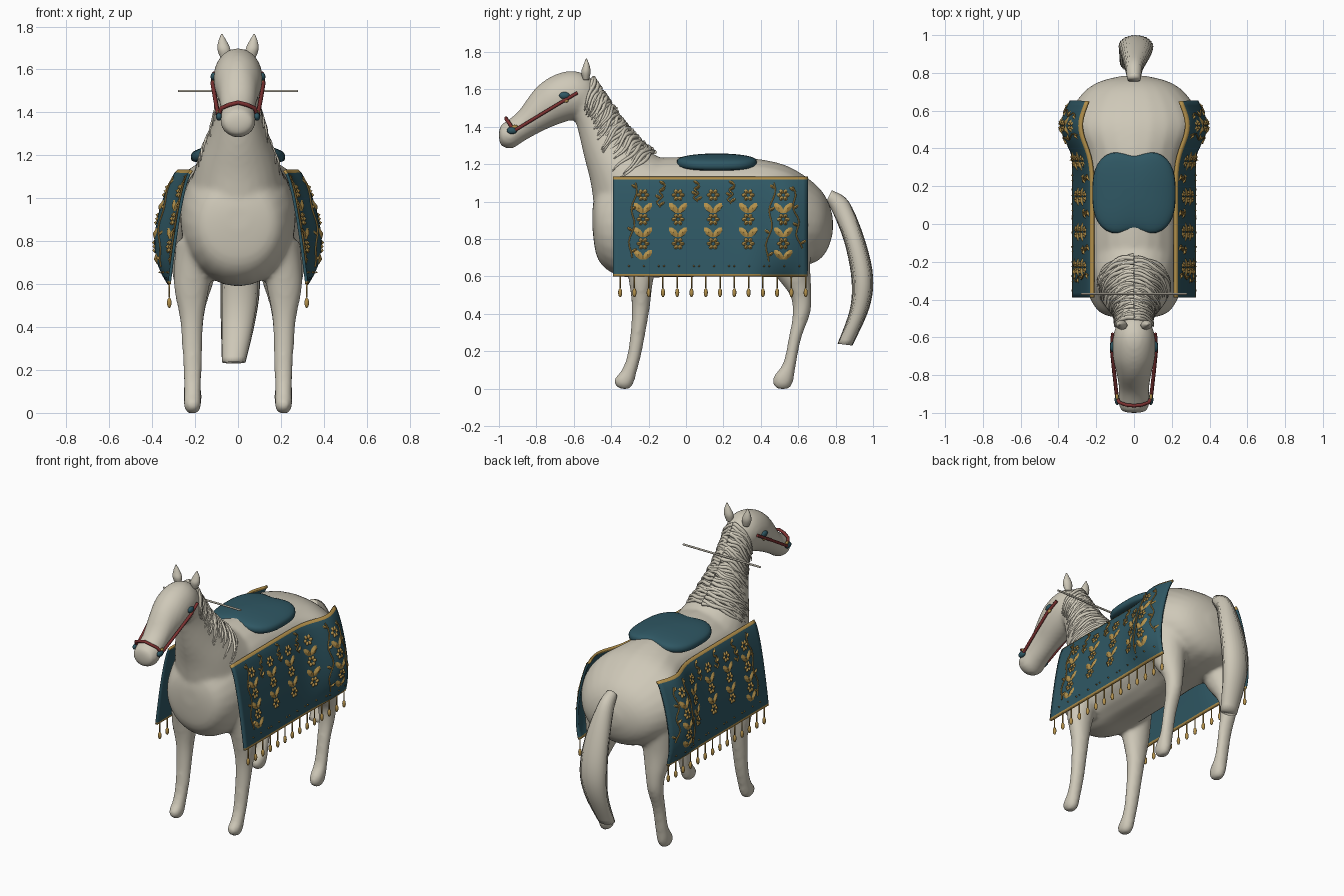
import bpy, bmesh, math, random
from mathutils import Matrix, Vector

random.seed(4)
cube = bpy.data.objects.get("Cube")
if cube:
    bpy.data.objects.remove(cube)


def material(name, rgb):
    m = bpy.data.materials.new(name)
    m.use_nodes = True
    m.diffuse_color = (*rgb, 1)
    bsdf = next(n for n in m.node_tree.nodes if n.type == 'BSDF_PRINCIPLED')
    bsdf.inputs["Base Color"].default_value = (*rgb, 1)
    return m


CREAM = material("cream", (.62, .58, .48))
TEAL = material("deep teal", (.028, .095, .125))
GOLD = material("gold", (.45, .28, .07))
RED = material("dark red", (.2, .03, .03))


def finish(bm, name, *mats, smooth=True):
    bmesh.ops.recalc_face_normals(bm, faces=bm.faces)
    me = bpy.data.meshes.new(name)
    bm.to_mesh(me)
    bm.free()
    for m in mats:
        me.materials.append(m)
    for p in me.polygons:
        p.use_smooth = smooth
    ob = bpy.data.objects.new(name, me)
    bpy.context.collection.objects.link(ob)
    return ob


def tubes(name, paths, r, mat, taper=False):
    cu = bpy.data.curves.new(name, 'CURVE')
    cu.dimensions = '3D'
    cu.bevel_depth = r
    cu.bevel_resolution = 1
    cu.use_fill_caps = True
    for path in paths:
        sp = cu.splines.new('POLY')
        sp.points.add(len(path) - 1)
        for i, (pt, co) in enumerate(zip(sp.points, path)):
            pt.co = (*co, 1)
            pt.radius = 1 - .75 * (i / (len(path) - 1)) ** 3 if taper else 1
        sp.use_smooth = True
    cu.materials.append(mat)
    ob = bpy.data.objects.new(name, cu)
    bpy.context.collection.objects.link(ob)


def spline(rows, t):
    """Catmull-Rom sample of rows, t counted in rows."""
    i = min(int(t), len(rows) - 2)
    f = t - i
    a, b, c, d = (rows[max(0, min(len(rows) - 1, i + k))] for k in (-1, 0, 1, 2))
    return [q + .5 * f * (r - p + f * (2*p - 5*q + 4*r - s + f * (3*(q - r) + s - p)))
            for p, q, r, s in zip(a, b, c, d)]


def ring_point(row, ang, grow=1):
    ay, az, by, bz, w, x = row
    c, s = math.cos(ang) * grow / 2, math.sin(ang) * grow
    return Vector((x + s * w, (ay + by) / 2 + c * (by - ay), (az + bz) / 2 + c * (bz - az)))


def loft(bm, rows, side=1, seg=24, sub=5, ridge=0):
    """Each row: lower y z, upper y z, half width, centre x."""
    rings = []
    for k in range((len(rows) - 1) * sub + 1):
        row = spline(rows, k / sub)
        rings.append([])
        for i in range(seg):
            p = ring_point(row, math.tau * i / seg, 1 - ridge * (i % 2))
            rings[-1].append(bm.verts.new((p.x * side, p.y, p.z)))
    for a, b in zip(rings, rings[1:]):
        for i in range(seg):
            j = (i + 1) % seg
            bm.faces.new((a[i], a[j], b[j], b[i]))
    bm.faces.new(rings[0])
    bm.faces.new(rings[-1])


# Horse body: lofted masses fused into one smooth skin
torso = [(-.5, .85, -.5, .97, .06, 0), (-.475, .7, -.475, 1.06, .17, 0), (-.4, .62, -.4, 1.14, .23, 0),
         (-.28, .59, -.28, 1.21, .265, 0), (-.1, .595, -.1, 1.237, .27, 0), (.15, .6, .15, 1.237, .27, 0),
         (.35, .62, .35, 1.232, .285, 0), (.5, .635, .5, 1.205, .35, 0), (.6, .65, .6, 1.16, .335, 0),
         (.7, .68, .7, 1.085, .265, 0), (.755, .74, .755, 1.01, .18, 0), (.785, .83, .785, .92, .06, 0)]
neck = [(-.6, 1.46, -.5, 1.65, .09, 0), (-.575, 1.37, -.42, 1.53, .098, 0), (-.545, 1.24, -.32, 1.39, .13, 0),
        (-.51, 1.1, -.2, 1.27, .18, 0), (-.49, .95, -.05, 1.2, .22, 0)]
head = [(-1, 1.33, -1, 1.38, .03, 0), (-.985, 1.295, -.99, 1.41, .068, 0), (-.93, 1.283, -.95, 1.437, .083, 0),
        (-.87, 1.32, -.89, 1.49, .08, 0), (-.78, 1.37, -.81, 1.6, .092, 0), (-.69, 1.41, -.72, 1.67, .112, 0),
        (-.6, 1.44, -.61, 1.7, .112, 0), (-.54, 1.46, -.52, 1.67, .09, 0), (-.5, 1.52, -.48, 1.62, .04, 0)]
front_leg = [(-.35, .8, -.1, .8, .1, .19), (-.31, .6, -.17, .6, .085, .215), (-.29, .42, -.195, .42, .054, .215),
             (-.31, .2, -.235, .2, .044, .212), (-.345, .1, -.265, .08, .04, .212),
             (-.385, .05, -.275, .04, .042, .212), (-.375, .01, -.29, .006, .032, .212),
             (-.34, -.003, -.31, -.003, .015, .212)]
hind_leg = [(.4, .8, .68, .85, .13, .2), (.47, .62, .665, .66, .1, .205), (.555, .5, .672, .5, .062, .21),
            (.57, .4, .664, .4, .05, .212), (.55, .28, .617, .27, .044, .212), (.52, .14, .587, .12, .042, .212),
            (.465, .06, .577, .05, .043, .212), (.47, .01, .56, .006, .032, .212),
            (.5, -.003, .53, -.003, .015, .212)]
bm = bmesh.new()
for part in (torso, neck, head):
    loft(bm, part)
for side in (1, -1):
    loft(bm, front_leg, side)
    loft(bm, hind_leg, side)
body = finish(bm, "horse_body", CREAM)
rm = body.modifiers.new("fuse", 'REMESH')
rm.mode = 'VOXEL'
rm.voxel_size = .013
rm.use_smooth_shade = True
sm = body.modifiers.new("soften", 'SMOOTH')
sm.factor = .5
sm.iterations = 10

# Ears
for side, name in ((1, "left_ear"), (-1, "right_ear")):
    bm = bmesh.new()
    loft(bm, [(-.55, 1.65, -.52, 1.65, .02, .06), (-.56, 1.69, -.51, 1.69, .03, .065),
              (-.55, 1.725, -.515, 1.725, .022, .071), (-.535, 1.765, -.53, 1.765, .003, .076)], side, 16)
    finish(bm, name, CREAM)

# Tail with combed ridges
bm = bmesh.new()
loft(bm, [(.75, 1, .78, 1.06, .035, 0), (.79, .93, .87, 1, .05, 0), (.85, .77, .955, .8, .08, .01),
          (.885, .58, 1, .6, .092, .01), (.875, .42, .98, .43, .08, 0), (.81, .24, .89, .23, .055, -.02)],
     seg=56, ridge=.06)
finish(bm, "tail", CREAM)

# Mane: wavy locks draped from the crest down both sides of the neck
locks = []
count = 46
for side in (1, -1):
    for k in range(count):
        t = 3.1 * k / (count - 1)
        grow, reach, phase = random.uniform(1.04, 1.13), random.uniform(1.2, 1.65), random.uniform(0, 6)
        lock = []
        for j in range(14):
            s = j / 13
            wave = .05 * math.sin(9 * s + phase)
            p = ring_point(spline(neck, max(0, t + wave)), reach * s, grow)
            lock.append((p.x * side, p.y, p.z - .06 * s * s))
        locks.append(lock)
tubes("mane", locks, .012, CREAM, taper=True)
tubes("mane_pin", [[(-.28, -.37, 1.5), (.28, -.37, 1.5)]], .006, CREAM)

# Saddle: flattened cushion with rounded corners and notched ends
bm = bmesh.new()
bmesh.ops.create_uvsphere(bm, u_segments=48, v_segments=20, radius=1)
for v in bm.verts:
    x, y, z = v.co
    r = math.hypot(x, y)
    if r > .001:
        k = (abs(x / r) ** 2.9 + abs(y / r) ** 2.9) ** (-1 / 2.9)
        x, y = x * k, y * k
    y *= 1 - .13 * math.exp(-(x / .35) ** 2)
    z = math.copysign(abs(z) ** .6, z)
    v.co = (.22 * x, .165 + .228 * y, 1.192 + .02 * (1 - x * x) + .045 * z)
finish(bm, "saddle", TEAL)


# Side cloth surface: x at a given place, swelling over the haunch
def cloth_x(y, z):
    u = (1.13 - z) / .53
    swell = math.exp(-((y - .52) / .14) ** 2)
    return .215 + .105 * u ** .6 + swell * (.06 + .09 * u) * (1 - u ** 3)


def on_cloth(side, y, z, lift=.01):
    return Vector((side * (cloth_x(y, z) + lift), y, z))


def leaf(bm, side, y, z, ang, length, width):
    """Small domed petal lying on the cloth."""
    rim = []
    for i in range(8):
        a = math.tau * i / 8
        u, v = length * (1 + math.cos(a)) / 2, width * math.sin(a) / 2
        rim.append(bm.verts.new(on_cloth(side, y + u * math.cos(ang) - v * math.sin(ang),
                                         z + u * math.sin(ang) + v * math.cos(ang), .009)))
    top = bm.verts.new(on_cloth(side, y + length / 2 * math.cos(ang), z + length / 2 * math.sin(ang), .02))
    for i in range(8):
        bm.faces.new((rim[i], rim[(i + 1) % 8], top))


def flower(bm, side, y, z):
    for i in range(6):
        a = math.tau * i / 6
        leaf(bm, side, y + .008 * math.cos(a), z + .008 * math.sin(a), a, .026, .021)


levels = [.6, .613] + [.613 + .502 * i / 14 for i in range(1, 15)] + [1.13]
for side, word in ((1, "left"), (-1, "right")):
    # Cloth panel with gold top and bottom borders
    bm = bmesh.new()
    grid = [[bm.verts.new(on_cloth(side, -.39 + 1.04 * i / 40, z, 0)) for z in levels] for i in range(41)]
    for a, b in zip(grid, grid[1:]):
        for j in range(len(levels) - 1):
            f = bm.faces.new((a[j], b[j], b[j + 1], a[j + 1]))
            f.material_index = int(j in (0, len(levels) - 2))
    cloth = finish(bm, word + "_cloth", TEAL, GOLD)
    so = cloth.modifiers.new("thickness", 'SOLIDIFY')
    so.thickness = .014
    so.offset = 0

    # Embroidered flower columns
    bm = bmesh.new()
    for col in range(5):
        y = -.23 + .1875 * col
        for z in (1.035, .905, .775):
            flower(bm, side, y, z)
        tiers = (.94, .81, .69) if col in (0, 4) else (.94, .81)
        for z in tiers:
            for turn in (-1, 1):
                leaf(bm, side, y, z, math.pi / 2 + turn * .75, .07, .034)
        for dot in (-.08, 0, .08):
            leaf(bm, side, y + dot, .655, 0, .01, .01)

    # Trailing vines with leaflets
    vines = []
    for y0, y1, z0, z1 in ((-.27, -.3, 1.1, .7), (-.12, -.15, 1.1, .97), (.06, .05, 1.1, 1),
                           (.25, .23, 1.1, .99), (.47, .43, 1.1, .68), (.57, .61, 1.08, .75)):
        vine = []
        for i in range(15):
            s = i / 14
            z = z0 + (z1 - z0) * s
            y = y0 + (y1 - y0) * s + .012 * math.sin(14 * s)
            vine.append(on_cloth(side, y, z, .011))
            if i % 4 == 1:
                leaf(bm, side, y, z, math.pi / 2 + (1 if i % 8 == 1 else -1), .035, .016)
        vines.append(vine)
    finish(bm, word + "_embroidery", GOLD, smooth=False)
    tubes(word + "_vines", vines, .004, GOLD)

    # Tassel fringe
    bm = bmesh.new()
    for i in range(14):
        y = -.352 + .0763 * i
        x = side * cloth_x(y, .6)
        bmesh.ops.create_cone(bm, segments=8, radius1=.004, radius2=.004, depth=.07, cap_ends=True,
                              matrix=Matrix.Translation((x, y, .572)))
        bmesh.ops.create_uvsphere(bm, u_segments=10, v_segments=8, radius=.011,
                                  matrix=Matrix.Translation((x, y, .513)) @ Matrix.Diagonal((1, 1, 2.2, 1)))
    finish(bm, word + "_tassels", GOLD)

    # Bridle studs and beads
    for name, mat, spots in (("studs", TEAL, ((.113, -.65, 1.567, .021), (.088, -.93, 1.38, .021))),
                             ("beads", GOLD, ((.116, -.645, 1.54, .013), (.09, -.915, 1.4, .012)))):
        bm = bmesh.new()
        for x, y, z, r in spots:
            bmesh.ops.create_uvsphere(bm, u_segments=16, v_segments=10, radius=r, matrix=Matrix.Translation(
                (x * side, y, z)) @ Matrix.Diagonal((.7, 1.35, .9, 1)))
        finish(bm, word + "_bridle_" + name, mat)

# Bridle straps and noseband
straps = [[(s * x, y, z) for x, y, z in ((.112, -.58, 1.582), (.118, -.66, 1.535), (.106, -.78, 1.463),
                                         (.09, -.92, 1.378))] for s in (1, -1)]
tubes("bridle_cheek_straps", straps, .01, RED)
tubes("bridle_noseband", [[(.088, -.925, 1.385), (.078, -.945, 1.42), (.04, -.958, 1.436), (0, -.962, 1.446),
                           (-.04, -.958, 1.436), (-.078, -.945, 1.42), (-.088, -.925, 1.385)]], .01, RED)
